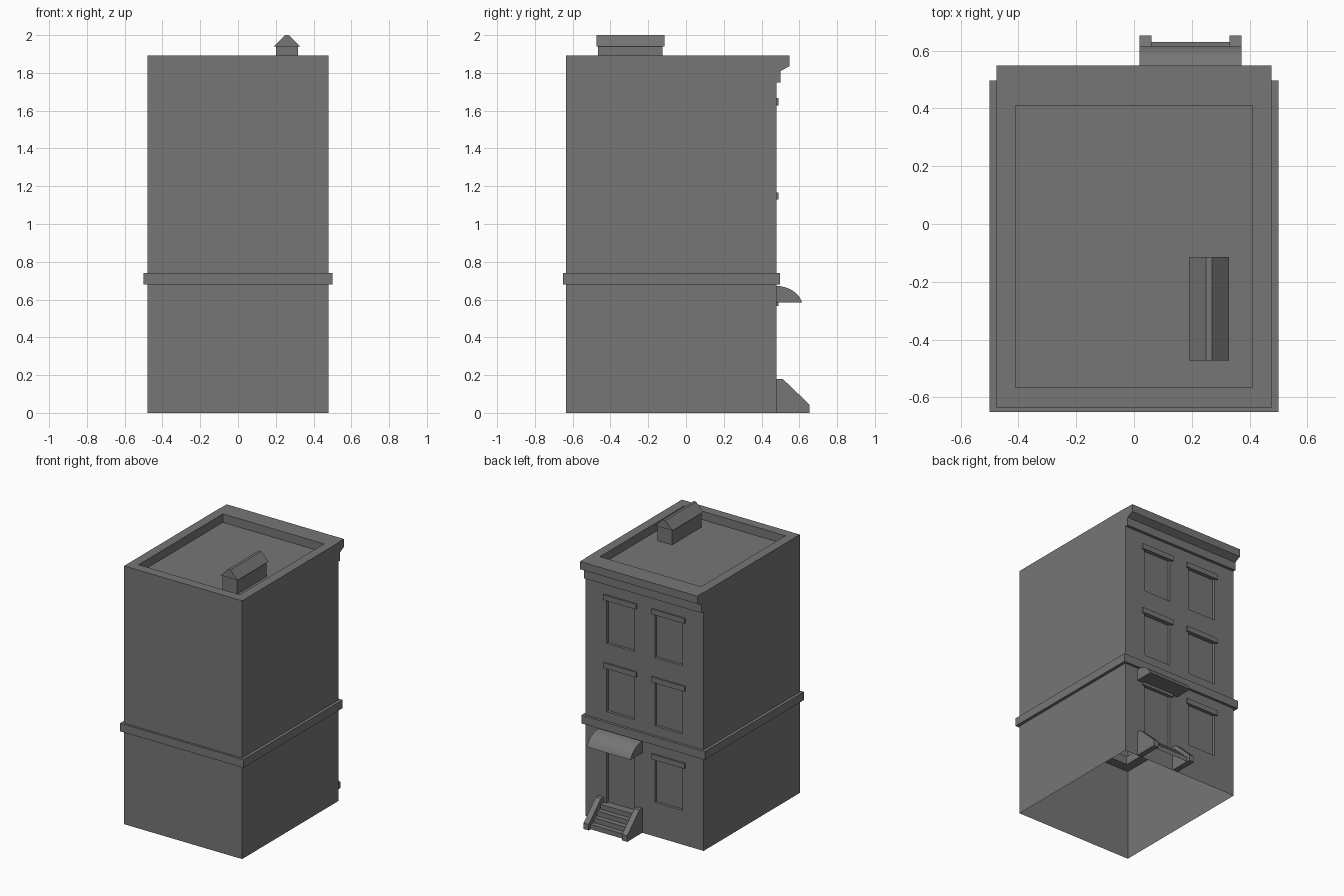
import bpy, bmesh, math

if "Cube" in bpy.data.objects:
    bpy.data.objects.remove(bpy.data.objects["Cube"])

X, Y0, Y1, TOP = 0.478, -0.635, 0.478, 1.892   # body limits; decorated facade faces +y
ROOF = 1.83

stone = bpy.data.materials.new("dark_stone")
stone.diffuse_color = (0.18, 0.18, 0.18, 1)
stone.use_nodes = True
stone.node_tree.nodes["Principled BSDF"].inputs["Base Color"].default_value = stone.diffuse_color


def finish(name, bm, fix_normals=True):
    bmesh.ops.remove_doubles(bm, verts=bm.verts, dist=1e-5)
    if fix_normals:
        bmesh.ops.recalc_face_normals(bm, faces=bm.faces)
    me = bpy.data.meshes.new(name)
    bm.to_mesh(me)
    bm.free()
    me.materials.append(stone)
    ob = bpy.data.objects.new(name, me)
    bpy.context.collection.objects.link(ob)
    return ob


def face(bm, pts):
    return bm.faces.new([bm.verts.new(p) for p in pts])


def sweep(name, pts, vec):
    """Extrude a closed outline along a vector."""
    bm = bmesh.new()
    f = face(bm, pts)
    r = bmesh.ops.extrude_face_region(bm, geom=[f], use_keep_orig=True)
    vs = [v for v in r["geom"] if isinstance(v, bmesh.types.BMVert)]
    bmesh.ops.translate(bm, verts=vs, vec=vec)
    return finish(name, bm)


def prism(name, profile, x0, x1):
    """Extrude a closed (y, z) profile along x."""
    return sweep(name, [(x0, y, z) for y, z in profile], (x1 - x0, 0, 0))


def box(name, x0, x1, y0, y1, z0, z1):
    return prism(name, [(y0, z0), (y1, z0), (y1, z1), (y0, z1)], x0, x1)


def rect(x, y0, y1, z):
    return [(-x, y0, z), (x, y0, z), (x, y1, z), (-x, y1, z)]


def bridge(bm, a, b):
    for i in range(4):
        j = (i + 1) % 4
        face(bm, [a[i], a[j], b[j], b[i]])


# Body shell: three plain walls, parapet rim and sunken roof, open underneath
bm = bmesh.new()
low, high = rect(X, Y0, Y1, 0), rect(X, Y0, Y1, TOP)
rim, deck = rect(0.41, -0.565, 0.41, TOP), rect(0.41, -0.565, 0.41, ROOF)
for i in (0, 1, 3):
    j = (i + 1) % 4
    face(bm, [low[i], low[j], high[j], high[i]])
bridge(bm, high, rim)
bridge(bm, rim, deck)
face(bm, deck)
finish("building_walls_and_roof", bm, False)

# Facade: grid of cells, with the window and door cells pushed in
CX, HW, DEEP = 0.195, 0.113, 0.02
xs = [-X, -CX - HW, -CX + HW, CX - HW, CX + HW, X]
zs = [0, 0.14, 0.25, 0.57, 0.81, 1.13, 1.31, 1.63, TOP]
bm = bmesh.new()
holes = {(1, 2), (3, 1), (3, 2), (1, 4), (3, 4), (1, 6), (3, 6)}
for i in range(5):
    for k in range(8):
        if (i, k) not in holes:
            face(bm, [(xs[i + 1], Y1, zs[k]), (xs[i], Y1, zs[k]),
                      (xs[i], Y1, zs[k + 1]), (xs[i + 1], Y1, zs[k + 1])])
for i, lo, hi in ((1, 2, 3), (3, 1, 3), (1, 4, 5), (3, 4, 5), (1, 6, 7), (3, 6, 7)):
    front, back = ([(xs[i + 1], y, zs[lo]), (xs[i], y, zs[lo]),
                    (xs[i], y, zs[hi]), (xs[i + 1], y, zs[hi])]
                   for y in (Y1, Y1 - DEEP))
    bridge(bm, front, back)
    face(bm, back)
bmesh.ops.remove_doubles(bm, verts=bm.verts, dist=1e-5)
finish("facade_with_openings", bm, False)

# Lintels above the openings
for row, z in enumerate((0.565, 1.13, 1.628)):
    for side in (-1, 1):
        c = side * CX
        box(f"lintel_{row}_{'left' if side < 0 else 'right'}",
            c - 0.134, c + 0.134, Y1 - 0.01, 0.49, z, z + 0.038)

# Belt course ring
bm = bmesh.new()
out0, out1 = rect(0.5, -0.65, 0.497, 0.68), rect(0.5, -0.65, 0.497, 0.74)
in0, in1 = rect(0.41, -0.565, 0.41, 0.68), rect(0.41, -0.565, 0.41, 0.74)
for a, b in ((out0, out1), (out1, in1), (in1, in0), (in0, out0)):
    bridge(bm, a, b)
finish("belt_course", bm)

# Cornice
prism("cornice", [(Y1, TOP), (0.548, TOP), (0.548, 1.835), (0.5, 1.81),
                  (0.5, 1.75), (Y1, 1.75)], -0.475, 0.475)

# Awning over the door
arc = [(Y1 + 0.141 * math.sin(a), 0.555 + 0.117 * math.cos(a))
       for a in [math.radians(i * 75 / 8) for i in range(9)]]
awning = prism("door_awning", arc + [(Y1, arc[-1][1])], 0.019, 0.372)
awning.data.shade_smooth()
awning.data.set_sharp_from_angle(angle=math.radians(30))

# Stair side walls
for name, x0 in (("stair_wall_a", 0.019), ("stair_wall_b", 0.331)):
    prism(name, [(Y1, 0), (0.653, 0), (0.653, 0.045), (0.512, 0.18), (Y1, 0.18)],
          x0, x0 + 0.041)

# Steps: open zigzag surface
bm = bmesh.new()
path = [(0.63, 0)]
for i in range(4):
    y, z = 0.63 - i * 0.0375, 0.035 * (i + 1)
    path += [(y, z), (y - 0.0375 if i < 3 else Y1, z)]
for (ya, za), (yb, zb) in zip(path, path[1:]):
    face(bm, [(0.331, ya, za), (0.06, ya, za), (0.06, yb, zb), (0.331, yb, zb)])
finish("stair_steps", bm, False)

# Rooftop vent with a pitched cap
box("roof_vent", 0.2, 0.317, -0.465, -0.125, ROOF, 1.942)
cap = [(0.19, 1.94), (0.328, 1.94), (0.269, 2.0), (0.249, 2.0)]
sweep("roof_vent_cap", [(x, -0.473, z) for x, z in cap], (0, 0.358, 0))
